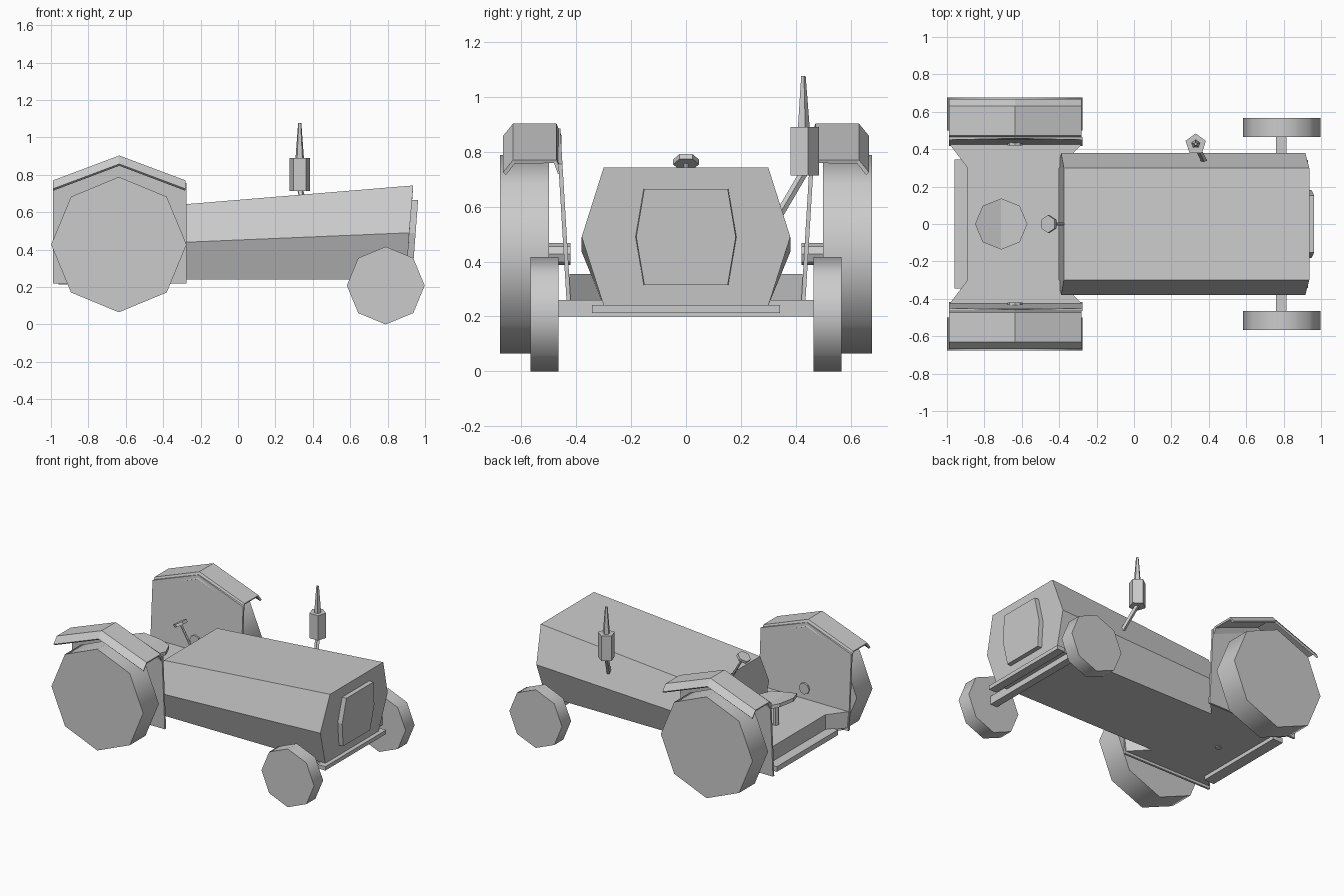
import bpy, bmesh, math
from mathutils import Vector

if "Cube" in bpy.data.objects:
    bpy.data.objects.remove(bpy.data.objects["Cube"], do_unlink=True)

grey = bpy.data.materials.new("plain grey")
grey.use_nodes = True
grey.diffuse_color = (0.6, 0.6, 0.6, 1)
grey.node_tree.nodes["Principled BSDF"].inputs["Base Color"].default_value = (0.6, 0.6, 0.6, 1)


def finish(name, bm):
    bmesh.ops.recalc_face_normals(bm, faces=bm.faces)
    mesh = bpy.data.meshes.new(name)
    bm.to_mesh(mesh)
    bm.free()
    mesh.materials.append(grey)
    obj = bpy.data.objects.new(name, mesh)
    bpy.context.collection.objects.link(obj)
    return obj


def loft(name, first, last):
    """Solid between two matching outlines."""
    bm = bmesh.new()
    a = [bm.verts.new(p) for p in first]
    b = [bm.verts.new(p) for p in last]
    bm.faces.new(a)
    bm.faces.new(b)
    n = len(a)
    for i in range(n):
        j = (i + 1) % n
        bm.faces.new((a[i], a[j], b[j], b[i]))
    return finish(name, bm)


def box(name, x, y, z):
    ring = [(x[0], y[0]), (x[1], y[0]), (x[1], y[1]), (x[0], y[1])]
    return loft(name, [(*p, z[0]) for p in ring], [(*p, z[1]) for p in ring])


def rod(name, start, end, r1, r2, sides, turn=0):
    """Straight or tapered prism between two points."""
    start, end = Vector(start), Vector(end)
    axis = (end - start).normalized()
    u = Vector((1, 0, 0))
    u = (u - axis * u.dot(axis)).normalized()
    v = axis.cross(u)
    angles = [turn + math.tau * i / sides for i in range(sides)]
    ring = [u * math.cos(t) + v * math.sin(t) for t in angles]
    return loft(name, [start + d * r1 for d in ring], [end + d * r2 for d in ring])


def smooth(obj):
    bpy.ops.object.select_all(action='DESELECT')
    obj.select_set(True)
    bpy.context.view_layer.objects.active = obj
    bpy.ops.object.shade_smooth_by_angle(angle=math.radians(50))


# Hood: six-sided body that grows taller toward its nose
def hood_ring(x_low, x_mid, x_top, z_mid, z_top):
    return [(x_low, -0.3, 0.24), (x_mid, -0.38, z_mid), (x_top, -0.3, z_top),
            (x_top, 0.3, z_top), (x_mid, 0.38, z_mid), (x_low, 0.3, 0.24)]


loft("hood", hood_ring(-0.405, -0.39, -0.375, 0.435, 0.635),
     hood_ring(0.90, 0.916, 0.937, 0.49, 0.743))

# Grille plate on the sloping nose
outline = [(-0.155, 0.315), (-0.185, 0.49), (-0.155, 0.665),
           (0.155, 0.665), (0.185, 0.49), (0.155, 0.315)]
loft("grille", [(0.865 + 0.075 * z, y, z) for y, z in outline],
     [(0.913 + 0.075 * z, y * 0.98, z) for y, z in outline])

# Rear floor, notched at both ends
half = [(-0.985, -0.425), (-0.28, -0.425), (-0.40, -0.30)]
floor = [(-0.89, -0.30)] + half + [(x, -y) for x, y in reversed(half)] + [(-0.89, 0.30)]
loft("floor", [(x, y, 0.24) for x, y in floor], [(x, y, 0.355) for x, y in floor])

# Bumpers and front axle
box("front_bumper", (0.87, 0.93), (-0.343, 0.343), (0.213, 0.241))
box("rear_bumper", (-0.96, -0.88), (-0.345, 0.345), (0.213, 0.25))
box("front_axle", (0.76, 0.815), (-0.47, 0.47), (0.20, 0.26))

# Wheels and fenders on both sides
for side, s in (("right", -1), ("left", 1)):
    # the vehicle's nose points along +x, so +y is its left-hand flank
    smooth(rod(side + "_rear_wheel", (-0.637, s * 0.50, 0.427),
               (-0.637, s * 0.677, 0.427), 0.362, 0.362, 8))
    smooth(rod(side + "_front_wheel", (0.79, s * 0.465, 0.208),
               (0.79, s * 0.567, 0.208), 0.208, 0.208, 8))
    rod(side + "_rear_axle", (-0.637, s * 0.42, 0.427),
        (-0.637, s * 0.51, 0.427), 0.04, 0.04, 8)

    # Leaning inner plate
    plate = [(-0.99, 0.22), (-0.275, 0.22), (-0.275, 0.755), (-0.635, 0.885), (-0.99, 0.755)]
    loft(side + "_fender_plate",
         [(x, s * (0.418 + 0.06 * (z - 0.22)), z) for x, z in plate],
         [(x, s * (0.433 + 0.06 * (z - 0.22)), z) for x, z in plate])

    # Peaked roof over the wheel, with bevelled edges
    section = [(0.453, -0.045), (0.472, 0), (0.63, 0), (0.667, -0.045)]
    bm = bmesh.new()
    rows = [[bm.verts.new((x, s * y, top + dz)) for y, dz in section]
            for x, top in ((-0.99, 0.77), (-0.635, 0.903), (-0.28, 0.77))]
    for a, b in zip(rows, rows[1:]):
        for i in range(len(section) - 1):
            bm.faces.new((a[i], a[i + 1], b[i + 1], b[i]))
    bmesh.ops.recalc_face_normals(bm, faces=bm.faces)
    if sum(f.normal.z for f in bm.faces) < 0:
        bmesh.ops.reverse_faces(bm, faces=bm.faces)
    mesh = bpy.data.meshes.new(side + "_fender_roof")
    bm.to_mesh(mesh)
    bm.free()
    mesh.materials.append(grey)
    roof = bpy.data.objects.new(side + "_fender_roof", mesh)
    bpy.context.collection.objects.link(roof)
    shell = roof.modifiers.new("thickness", 'SOLIDIFY')
    shell.thickness = 0.015
    shell.offset = -1

# Seat: octagonal pad folded up at the back, on a post
bm = bmesh.new()
pad = []
for z in (0.505, 0.53):
    ring = []
    for i in range(8):
        t = math.tau * i / 8
        x, y = 0.14 * math.cos(t), 0.137 * math.sin(t)
        ring.append(bm.verts.new((-0.71 + x, y, z + 0.35 * max(0, -x))))
    pad.append(ring)
    bm.faces.new(ring[:3] + ring[6:])
    bm.faces.new(ring[2:7])
for i in range(8):
    j = (i + 1) % 8
    bm.faces.new((pad[0][i], pad[0][j], pad[1][j], pad[1][i]))
finish("seat", bm)
rod("seat_post", (-0.71, 0, 0.235), (-0.71, 0, 0.515), 0.022, 0.022, 6)

# Steering wheel on a leaning column
hub, lean = Vector((-0.455, 0, 0.763)), Vector((-0.5, 0, 0.87))
rod("steering_column", (-0.36, 0, 0.60), hub, 0.008, 0.008, 6)
rod("steering_wheel", hub - lean * 0.01, hub + lean * 0.01, 0.047, 0.047, 6, math.pi / 6)

# Exhaust: slanted pipe, pentagonal muffler, tapered stack
rod("exhaust_pipe", (0.378, 0.33, 0.555), (0.33, 0.43, 0.725), 0.016, 0.016, 5)
rod("muffler", (0.33, 0.427, 0.713), (0.33, 0.427, 0.89), 0.057, 0.057, 5, math.pi / 2)
rod("exhaust_stack", (0.33, 0.427, 0.885), (0.33, 0.427, 1.077), 0.024, 0.009, 5, math.pi / 2)
